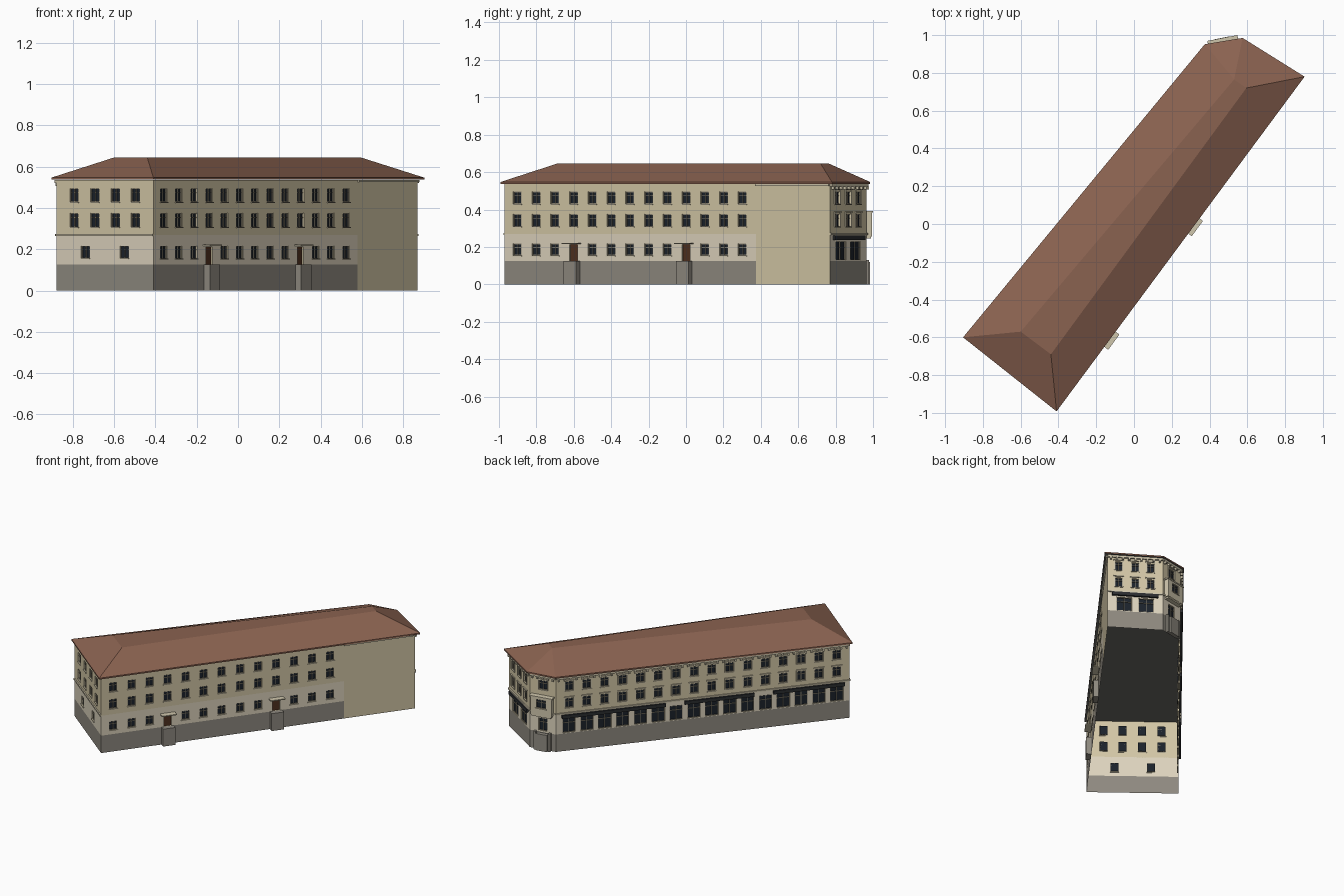
import bpy, bmesh
from mathutils import Matrix, Vector

if "Cube" in bpy.data.objects:
    bpy.data.objects.remove(bpy.data.objects["Cube"])

COL = dict(wall="d3c7a6", ground="ddd3bd", plinth="8f8a80", roof="8a6250", glass="1b222b",
           frame="8c8574", door="50301f", trim="cfc6ac", sign="2b2d30", ceiling="6a6a66")
mats, parts = {}, {}


def mat(key):
    if key not in mats:
        m = bpy.data.materials.new(key)
        rgb = [int(COL[key][i:i + 2], 16) / 255 for i in (0, 2, 4)]
        m.diffuse_color = [((c + .055) / 1.055) ** 2.4 if c > .04 else c / 12.9 for c in rgb] + [1]
        m.use_nodes = True
        m.node_tree.nodes["Principled BSDF"].inputs["Base Color"].default_value = m.diffuse_color
        mats[key] = m
    return mats[key]


def part(name, color):
    return parts.setdefault((name, color), bmesh.new())


def poly(bm, pts, M=Matrix()):
    bm.faces.new([bm.verts.new(M @ Vector(p)) for p in pts])


def box(bm, M, x0, x1, y0, y1, z0, z1):
    c = Vector(((x0 + x1) / 2, (y0 + y1) / 2, (z0 + z1) / 2))
    S = Matrix.Diagonal((x1 - x0, y1 - y0, z1 - z0, 1))
    bmesh.ops.create_cube(bm, size=1, matrix=M @ Matrix.Translation(c) @ S)


# Wall frame: local x along the wall, -y outward, z up
def frame(p, q):
    d = Vector((q[0] - p[0], q[1] - p[1], 0))
    L = d.length
    d /= L
    M = Matrix(((d.x, -d.y, 0, p[0]), (d.y, d.x, 0, p[1]), (0, 0, 1, 0), (0, 0, 0, 1)))
    return M, L


def window(side, M, x0, x1, z0, z1, kind):
    r = .010
    # reveals around the opening
    bm = part(side + "_reveals", "wall")
    c = [(x0, z0), (x1, z0), (x1, z1), (x0, z1)]
    for i in range(4):
        a, b = c[i], c[(i + 1) % 4]
        poly(bm, [(a[0], 0, a[1]), (b[0], 0, b[1]), (b[0], r, b[1]), (a[0], r, a[1])], M)
    pane = [(x, r, z) for x, z in c]
    if kind == "door":
        poly(part(side + "_doors", "door"), pane, M)
        return
    poly(part(side + "_glass", "glass"), pane, M)
    # casement bars
    fr, t, f0 = part(side + "_frames", "frame"), .0035, .004
    box(fr, M, x0, x0 + t, f0, r, z0, z1)
    box(fr, M, x1 - t, x1, f0, r, z0, z1)
    box(fr, M, x0, x1, f0, r, z1 - t, z1)
    box(fr, M, x0, x1, f0, r, z0, z0 + t)
    mid, tr = (x0 + x1) / 2, z0 + (z1 - z0) * .68
    box(fr, M, mid - t / 2, mid + t / 2, f0, r, z0, z1)
    box(fr, M, x0, x1, f0, r, tr - t / 2, tr + t / 2)
    tb = part(side + "_sills", "trim")
    if kind != "shop":
        box(tb, M, x0 - .004, x1 + .004, -.005, .002, z0 - .005, z0)
    if kind == "fancy":
        box(tb, M, x0 - .008, x1 + .008, -.008, .002, z1 + .008, z1 + .014)
        for x in (x0 - .006, x1):
            box(tb, M, x, x + .006, -.004, .002, z0, z1 + .008)


# Wall sheet cut into cells, leaving real openings
def wall(side, M, u0, u1, openings, bands):
    us = sorted({u0, u1} | {o[0] for o in openings} | {o[1] for o in openings})
    zs = sorted({b[0] for b in bands} | {bands[-1][1]} | {o[2] for o in openings} | {o[3] for o in openings})
    for a, b in zip(us, us[1:]):
        for c, d in zip(zs, zs[1:]):
            x, z = (a + b) / 2, (c + d) / 2
            if any(o[0] < x < o[1] and o[2] < z < o[3] for o in openings):
                continue
            col = next(k for lo, hi, k in bands if lo < z < hi)
            poly(part(side + "_wall_" + col, col), [(a, 0, c), (b, 0, c), (b, 0, d), (a, 0, d)], M)
    for o in openings:
        window(side, M, *o)


def row(centres, w, z0, z1, kind="plain"):
    return [(c - w / 2, c + w / 2, z0, z1, kind) for c in centres]


def cornice(side, M, L):
    bm = part(side + "_cornice", "trim")
    box(bm, M, 0, L, -.012, 0, .522, .536)
    n = max(2, round(L / .04))
    for i in range(n):
        x = (i + .5) * L / n
        box(bm, M, x - .006, x + .006, -.016, 0, .506, .522)


def course(side, M, L, z=.27):
    box(part(side + "_string_course", "trim"), M, 0, L, -.008, 0, z - .006, z + .005)


A, B, C, D, E = (-.88, -.60), (-.41, -.97), (.87, .77), (.565, .965), (.385, .93)
BANDS = [(0, .125, "plinth"), (.125, .268, "ground"), (.268, .536, "wall")]

# South-west end wall
M, L = frame(A, B)
k = L / .47
c4 = [(x + .88) * k for x in (-.795, -.695, -.595, -.498)]
c2 = [(x + .88) * k for x in (-.74, -.552)]
wall("end", M, 0, L, row(c4, .052, .43, .495) + row(c4, .052, .308, .375) + row(c2, .052, .157, .217), BANDS)
course("end", M, L)

# Courtyard side: thirteen bays, two doors, blank stretch
M, L = frame(B, C)
cs = [.084 + .1244 * i for i in range(13)]
doors = [cs[3], cs[9]]
ops = row(cs, .054, .43, .495) + row(cs, .054, .308, .375)
ops += row([c for c in cs if c not in doors], .054, .155, .217)
ops += row(doors, .052, .125, .212, "door")
split = L * .773
wall("courtyard", M, 0, split, ops, BANDS)
wall("blank", M, split, L, [], [(0, .536, "wall")])
box(part("blank_coping", "trim"), M, split, L, -.012, 0, .526, .536)
for c in doors:
    box(part("door_steps", "plinth"), M, c - .042, c + .042, -.034, 0, 0, .125)
    box(part("door_canopies", "trim"), M, c - .05, c + .05, -.04, 0, .215, .222)

# North-east end with shop windows
M, L = frame(C, D)
c3 = [L * t for t in (.2, .5, .78)]
shops = row([L * .3, L * .7], .10, .13, .23, "shop")
wall("north_end", M, 0, L, row(c3, .05, .43, .495, "fancy") + row(c3, .05, .308, .375, "fancy") + shops, BANDS)
box(part("north_end_fascia", "sign"), M, .03, L - .03, -.014, 0, .238, .262)
course("north_end", M, L)
cornice("north_end", M, L)

# Cut corner with projecting bay and entrance
M, L = frame(D, E)
h = L / 2
wall("corner", M, 0, L, row([h], .06, .43, .495, "fancy") + row([h], .06, .135, .225, "shop"), BANDS)
cornice("corner", M, L)
course("corner", M, L)
bay = M @ Matrix.Translation((h - .075, -.034, 0))
wall("bay", bay, 0, .15, row([.075], .07, .308, .37), [(.255, .385, "trim")])
for x in (0, .15):
    poly(part("bay_cheeks", "trim"), [(x, 0, .255), (x, .034, .255), (x, .034, .385), (x, 0, .385)], bay)
box(part("bay_base", "trim"), bay, .006, .144, .004, .034, .245, .256)
box(part("bay_roof", "trim"), bay, -.006, .156, -.004, .034, .383, .392)
box(part("corner_steps", "plinth"), M, h - .04, h + .04, -.028, 0, 0, .12)
for x in (h - .06, h + .045):
    box(part("corner_piers", "plinth"), M, x, x + .015, -.02, 0, 0, .13)

# Street side: sixteen bays over shop fronts
M, L = frame(E, A)
cs = [.09 + .1207 * i for i in range(16)]
ops = row(cs, .056, .43, .495, "fancy") + row(cs, .056, .308, .375, "fancy") + row(cs, .088, .13, .232, "shop")
wall("street", M, 0, L, ops, BANDS)
for a, b in ((.04, .74), (.87, 1.34), (1.47, 1.95)):
    box(part("street_fascia", "sign"), M, a, b, -.016, 0, .238, .262)
course("street", M, L)
cornice("street", M, L)

# Hipped roof with a flattened top
eave = [(-.905, -.60), (-.41, -.992), (.903, .78), (.575, .985), (.375, .952)]
top = [(-.60, -.57), (-.44, -.69), (.595, .72), (.53, .765)]
lo = [(x, y, .537) for x, y in eave]
hi = [(x, y, .547) for x, y in eave]
t = [(x, y, .645) for x, y in top]
bm = part("roof", "roof")
for i in range(5):
    j = (i + 1) % 5
    poly(bm, [lo[i], lo[j], hi[j], hi[i]])
for f in ([hi[0], hi[1], t[1], t[0]], [hi[1], hi[2], t[2], t[1]], [hi[2], hi[3], t[3], t[2]],
          [hi[3], hi[4], t[3]], [hi[4], hi[0], t[0], t[3]], t):
    poly(bm, f)
# Soffit and ceiling; the underside stays open
poly(part("ceiling", "ceiling"), lo[::-1])

for (name, color), bm in parts.items():
    bmesh.ops.remove_doubles(bm, verts=bm.verts, dist=1e-5)
    me = bpy.data.meshes.new(name)
    bm.to_mesh(me)
    bm.free()
    me.materials.append(mat(color))
    bpy.context.collection.objects.link(bpy.data.objects.new(name, me))
